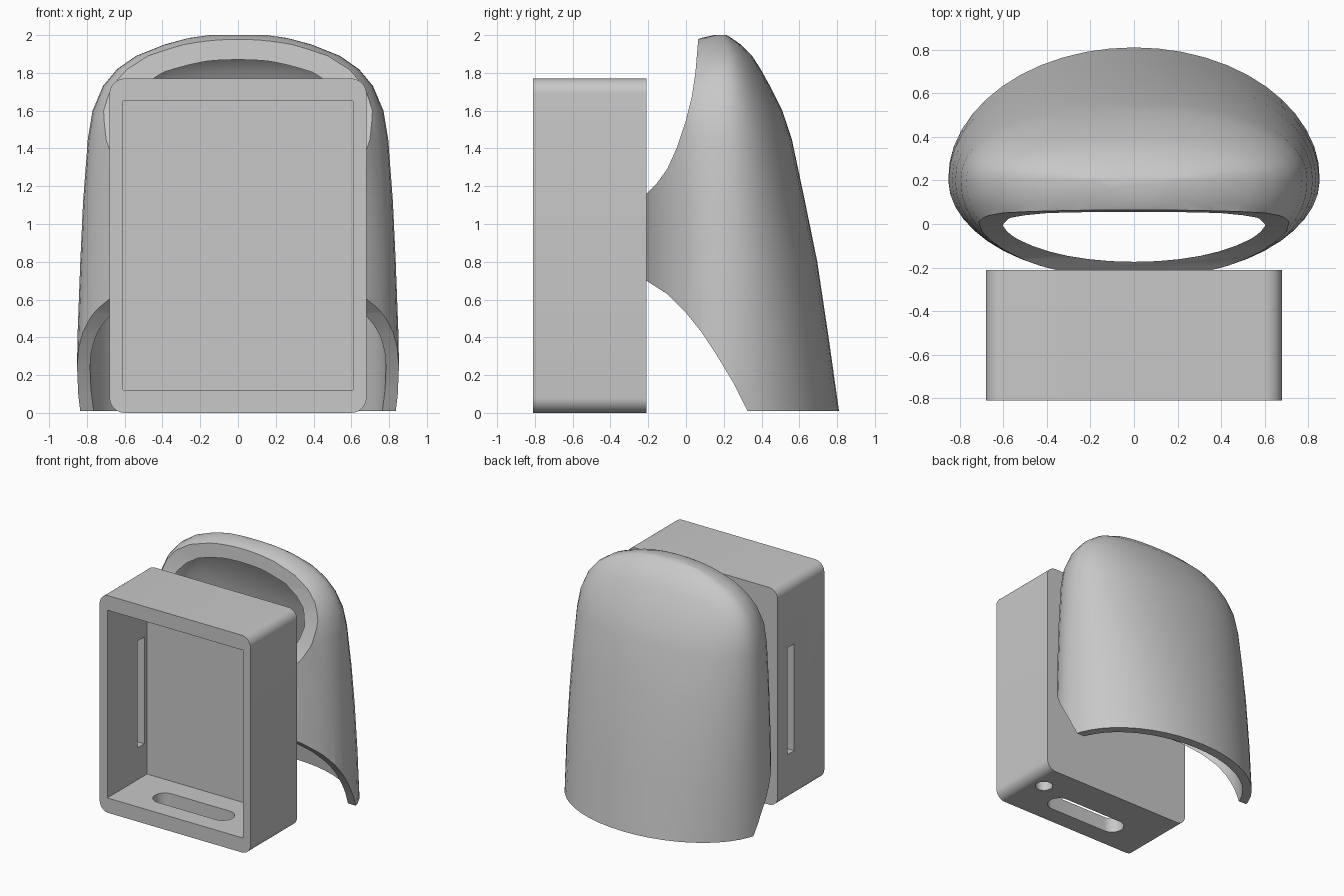
import bpy, bmesh
from math import sin, cos, pi, radians

cube = bpy.data.objects.get("Cube")
if cube:
    bpy.data.objects.remove(cube, do_unlink=True)

# One plain grey for everything
grey = bpy.data.materials.new("plain_grey")
grey.use_nodes = True
colour = (0.58, 0.58, 0.58, 1)
grey.diffuse_color = colour
grey.node_tree.nodes["Principled BSDF"].inputs["Base Color"].default_value = colour


def finish_mesh(name, bm):
    bmesh.ops.remove_doubles(bm, verts=bm.verts, dist=1e-5)
    bmesh.ops.recalc_face_normals(bm, faces=bm.faces)
    mesh = bpy.data.meshes.new(name)
    bm.to_mesh(mesh)
    bm.free()
    mesh.materials.append(grey)
    obj = bpy.data.objects.new(name, mesh)
    bpy.context.collection.objects.link(obj)
    return obj


def prism(name, outline, axis, low, high):
    """Extrude a 2D outline along one axis."""
    place = {"x": lambda u, v, d: (d, u, v),
             "y": lambda u, v, d: (u, d, v),
             "z": lambda u, v, d: (u, v, d)}[axis]
    bm = bmesh.new()
    ends = [[bm.verts.new(place(u, v, d)) for u, v in outline] for d in (low, high)]
    for ring in ends:
        bm.faces.new(ring)
    count = len(outline)
    for i in range(count):
        j = (i + 1) % count
        bm.faces.new((ends[0][i], ends[0][j], ends[1][j], ends[1][i]))
    return finish_mesh(name, bm)


def rectangle(u0, u1, v0, v1):
    return [(u0, v0), (u1, v0), (u1, v1), (u0, v1)]


def rounded(u0, u1, v0, v1, r, steps=8):
    """Rectangle with round corners; also makes slots and circles."""
    points = []
    corners = [(u1 - r, v1 - r), (u0 + r, v1 - r), (u0 + r, v0 + r), (u1 - r, v0 + r)]
    for quarter, (u, v) in enumerate(corners):
        for i in range(steps + 1):
            a = (quarter + i / steps) * pi / 2
            p = (u + r * cos(a), v + r * sin(a))
            if not points or abs(p[0] - points[-1][0]) + abs(p[1] - points[-1][1]) > 1e-5:
                points.append(p)
    if abs(points[0][0] - points[-1][0]) + abs(points[0][1] - points[-1][1]) < 1e-5:
        points.pop()
    return points


def cut(obj, cutter):
    mod = obj.modifiers.new("cut", "BOOLEAN")
    mod.operation = "DIFFERENCE"
    mod.solver = "EXACT"
    mod.object = cutter
    bpy.context.view_layer.objects.active = obj
    bpy.ops.object.modifier_apply(modifier=mod.name)
    bpy.data.objects.remove(cutter, do_unlink=True)


def smooth(obj, degrees):
    bpy.ops.object.select_all(action="DESELECT")
    obj.select_set(True)
    bpy.context.view_layer.objects.active = obj
    bpy.ops.object.shade_smooth_by_angle(angle=radians(degrees))


# Open-fronted box with rounded long edges
box = prism("box_housing", rounded(-0.68, 0.68, 0, 1.77, 0.08), "y", -0.81, -0.21)
cut(box, prism("cavity", rectangle(-0.61, 0.61, 0.12, 1.65), "y", -1, -0.3))
cut(box, prism("side_slot", rectangle(-0.42, -0.335, 0.38, 1.25), "x", -1, -0.5))
cut(box, prism("floor_slot", rounded(-0.35, 0.35, -0.66, -0.48, 0.09), "z", -0.2, 0.3))
cut(box, prism("cable_hole", rounded(0.46, 0.59, -0.5, -0.37, 0.065), "z", -0.2, 0.3))
smooth(box, 30)

# Hood levels: height, half width, depth behind and in front of the centre line
LEVELS = [
    (0.01, 0.855, 0.61, 0.45), (0.4, 0.85, 0.555, 0.45), (0.8, 0.835, 0.495, 0.45),
    (1.12, 0.82, 0.43, 0.45), (1.45, 0.795, 0.36, 0.45), (1.6, 0.77, 0.31, 0.44),
    (1.73, 0.715, 0.245, 0.39), (1.82, 0.64, 0.195, 0.33), (1.89, 0.54, 0.15, 0.27),
    (1.95, 0.39, 0.09, 0.19), (1.985, 0.26, 0.04, 0.12), (2, 0.15, 0.015, 0.05)]
CENTRE, SIDES = 0.2, 48


def skin(bm, wide, back, front, tall):
    """Loft a closed-top skin and return its bottom ring."""
    rings = []
    for z, a, b, f in LEVELS:
        power = 1 - 0.1 * z / 2
        ring = []
        for i in range(SIDES):
            t = 2 * pi * i / SIDES
            c, s = cos(t), sin(t)
            x = a * wide * abs(c) ** power * (1 if c > 0 else -1)
            depth = b * back if s > 0 else -f * front
            y = CENTRE + depth * abs(s) ** power
            ring.append(bm.verts.new((x, y, z * tall)))
        rings.append(ring)
    for low, high in zip(rings, rings[1:]):
        for i in range(SIDES):
            j = (i + 1) % SIDES
            bm.faces.new((low[i], low[j], high[j], high[i]))
    bm.faces.new(rings[-1])
    return rings[0]


# Hollow hood with an open bottom
bm = bmesh.new()
outer = skin(bm, 1, 1, 1, 1)
inner = skin(bm, 0.92, 0.88, 0.83, 0.955)
for i in range(SIDES):
    j = (i + 1) % SIDES
    bm.faces.new((outer[i], outer[j], inner[j], inner[i]))
hood = finish_mesh("rear_hood", bm)

# Scooped front of the hood, with a flat strip that meets the box
scoop = [(-1, -0.3), (0.42, -0.3), (0.33, 0), (0.25, 0.16), (0.16, 0.31), (0.08, 0.43),
         (0, 0.53), (-0.1, 0.63), (-0.21, 0.7), (-0.21, 1.16), (-0.155, 1.215),
         (-0.1, 1.29), (-0.05, 1.4), (0, 1.55), (0.03, 1.67), (0.05, 1.8),
         (0.065, 1.98), (0.07, 2.3), (-1, 2.3)]
cut(hood, prism("scoop", scoop, "x", -1.5, 1.5))
smooth(hood, 35)
